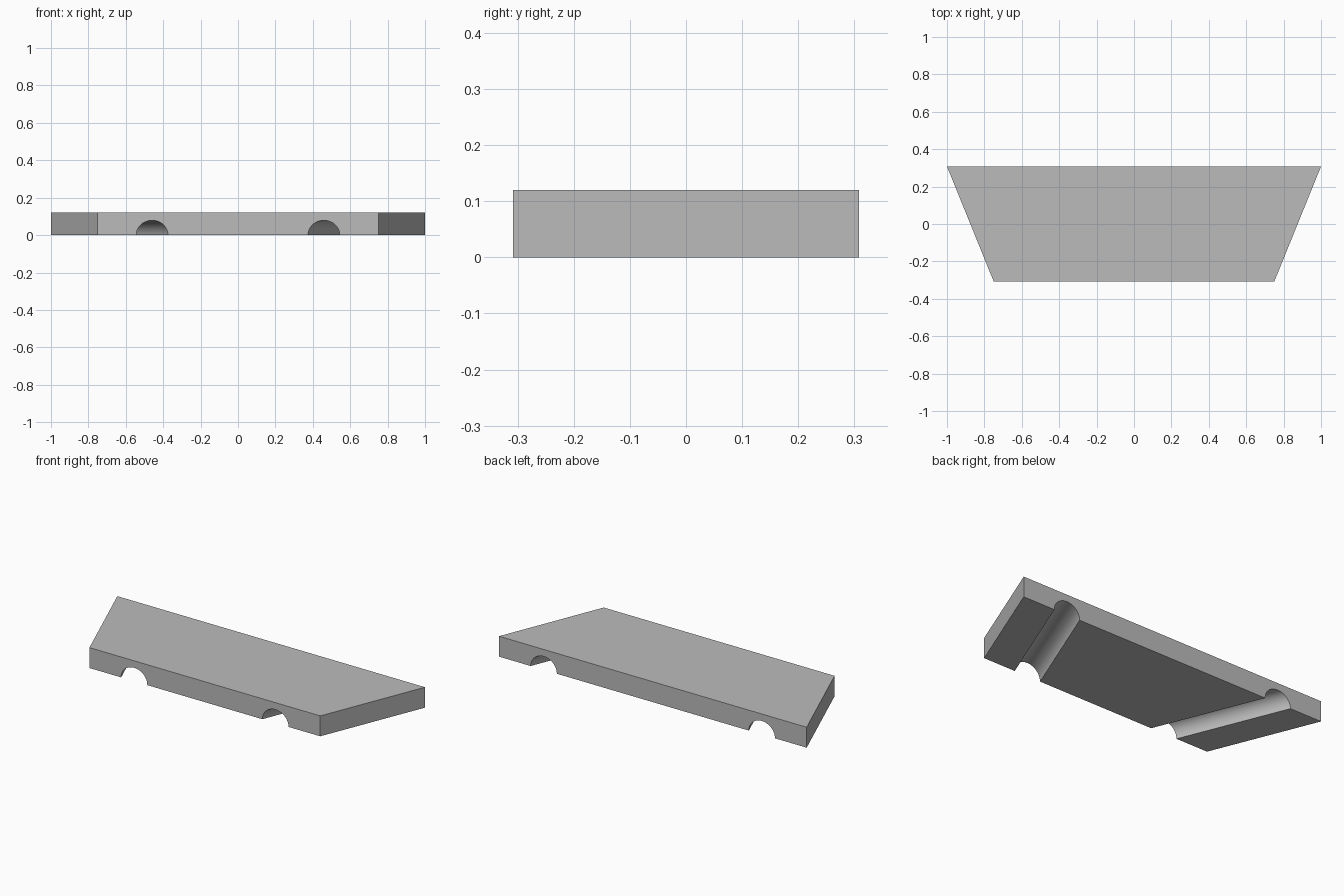
import bpy
import bmesh
from math import cos, sin, pi

cube = bpy.data.objects.get("Cube")
if cube:
    bpy.data.objects.remove(cube, do_unlink=True)

HALF_DEPTH = 0.308
HEIGHT = 0.12
FRONT_HALF = 0.75      # half width of the short front edge
FLARE = 0.25           # sideways spread of each end towards the back
GROOVE_X = 0.459       # groove centre on the front face
GROOVE_RX, GROOVE_RZ = 0.085, 0.079
SEGMENTS = 32

grey = bpy.data.materials.new("plain grey")
grey.use_nodes = True
colour = (0.5, 0.5, 0.5, 1)
grey.diffuse_color = colour
grey.node_tree.nodes["Principled BSDF"].inputs["Base Color"].default_value = colour


def groove(centre):
    """Half-round arch, from its left foot to its right foot."""
    angles = [pi - pi * i / SEGMENTS for i in range(SEGMENTS + 1)]
    return [(centre + GROOVE_RX * cos(a), max(0, GROOVE_RZ * sin(a))) for a in angles]


# Front profile: underside with two arches, then the straight top
profile = [(-FRONT_HALF, 0), *groove(-GROOVE_X), *groove(GROOVE_X),
           (FRONT_HALF, 0), (FRONT_HALF, HEIGHT), (-FRONT_HALF, HEIGHT)]

# Sweep to the back, each half flaring outwards so the grooves follow the ends
bm = bmesh.new()
front = [bm.verts.new((x, -HALF_DEPTH, z)) for x, z in profile]
back = [bm.verts.new((x + (FLARE if x > 0 else -FLARE), HALF_DEPTH, z)) for x, z in profile]
bm.faces.new(front)
bm.faces.new(back[::-1])
for i in range(len(profile)):
    j = (i + 1) % len(profile)
    bm.faces.new((front[j], front[i], back[i], back[j]))
bmesh.ops.recalc_face_normals(bm, faces=bm.faces)

mesh = bpy.data.meshes.new("grooved_slab")
bm.to_mesh(mesh)
bm.free()
mesh.materials.append(grey)
slab = bpy.data.objects.new("grooved_slab", mesh)
bpy.context.collection.objects.link(slab)

# Smooth grooves, sharp edges everywhere else
bpy.ops.object.select_all(action="DESELECT")
slab.select_set(True)
bpy.context.view_layer.objects.active = slab
bpy.ops.object.shade_smooth_by_angle(angle=pi / 6)
